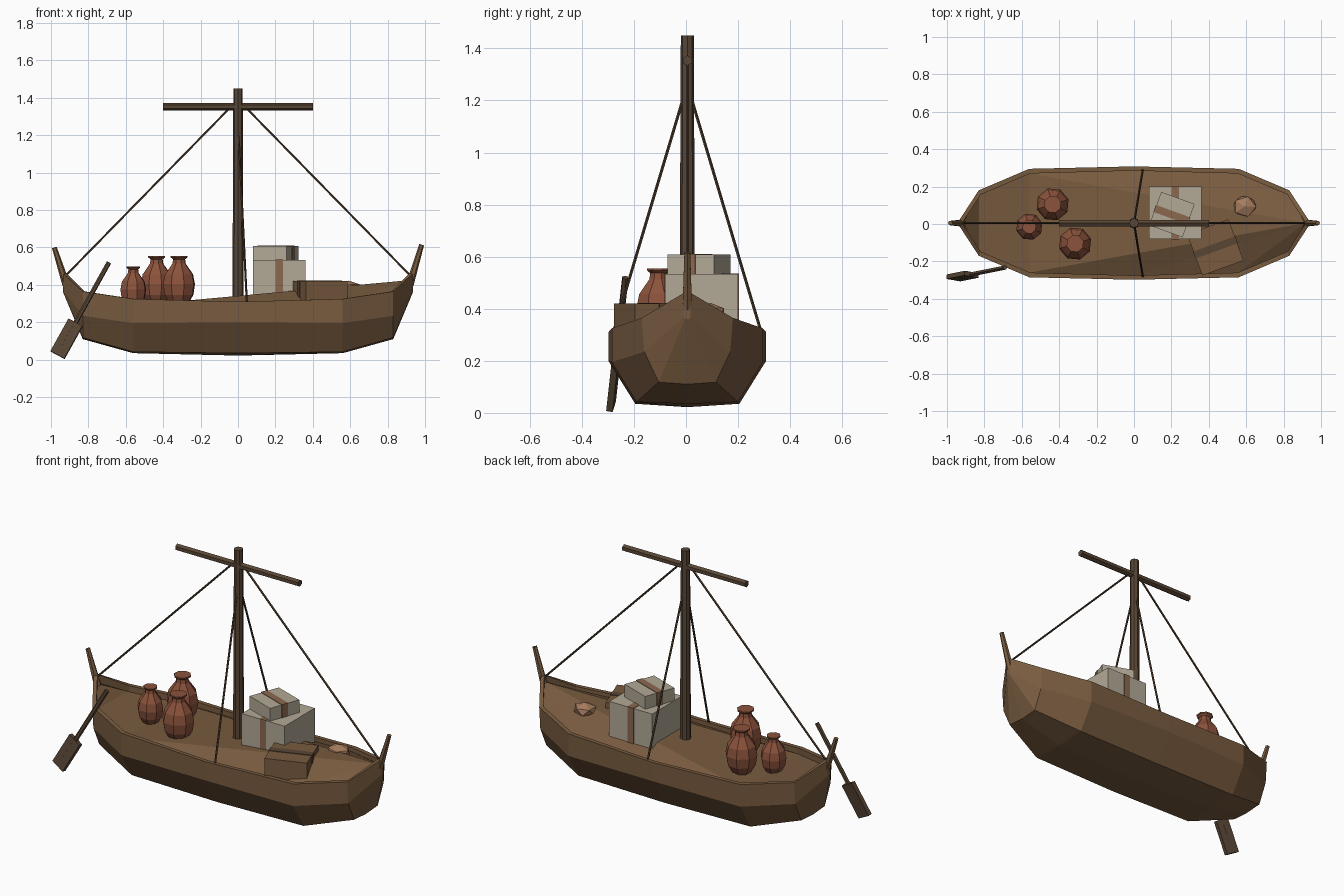
import bpy, bmesh
from math import radians, cos, sin, pi
from mathutils import Vector, Matrix

if "Cube" in bpy.data.objects:
    bpy.data.objects.remove(bpy.data.objects["Cube"])

YC = 0.005  # hull centre line


def mat(name, c):
    m = bpy.data.materials.new(name)
    m.diffuse_color = (*c, 1)
    m.use_nodes = True
    m.node_tree.nodes["Principled BSDF"].inputs["Base Color"].default_value = m.diffuse_color
    return m


HULL = mat("hull_wood", (0.19, 0.105, 0.05))
SPAR = mat("dark_wood", (0.10, 0.062, 0.036))
ROPE = mat("rope", (0.075, 0.045, 0.025))
CLAY = mat("clay", (0.26, 0.085, 0.045))
CRATE = mat("pale_crate", (0.45, 0.40, 0.31))
BAND = mat("strap", (0.26, 0.14, 0.08))
SACK = mat("sack", (0.38, 0.20, 0.11))


def finish(bm, name, m):
    bmesh.ops.recalc_face_normals(bm, faces=bm.faces)
    me = bpy.data.meshes.new(name)
    bm.to_mesh(me)
    bm.free()
    me.materials.append(m)
    ob = bpy.data.objects.new(name, me)
    bpy.context.collection.objects.link(ob)
    return ob


def rod(name, a, b, r1, r2, sides, m):
    a, b = Vector(a), Vector(b)
    d = b - a
    bm = bmesh.new()
    bmesh.ops.create_cone(bm, cap_ends=True, segments=sides, radius1=r1, radius2=r2, depth=d.length,
                          matrix=Matrix.Translation((a + b) / 2) @ d.to_track_quat('Z', 'Y').to_matrix().to_4x4())
    return finish(bm, name, m)


def box(name, mtx, size, m):
    bm = bmesh.new()
    bmesh.ops.create_cube(bm, size=1, matrix=mtx @ Matrix.Diagonal((*size, 1)))
    return finish(bm, name, m)


# Hull: rings of (y, z) at each station, mirrored fore and aft
# station: x, rim(y,z), mid(y,z), chine(y,z), keel z, inner rim y, deck z, inner x
half = [
    (0.0, (.303, .31), (.303, .20), (.20, .035), .022, .280, .28, 0.0),
    (0.56, (.29, .325), (.29, .195), (.195, .042), .035, .265, .285, 0.555),
    (0.83, (.175, .365), (.165, .235), (.11, .118), .11, .152, .33, 0.82),
    (0.935, (.014, .46), (.012, .37), (.008, .362), .36, .006, .41, 0.915),
]
stations = [(-1, s) for s in reversed(half[1:])] + [(1, s) for s in half]
bm = bmesh.new()
rings = []
for sg, (x, rim, mid, chine, keel, yi, zd, xi) in stations:
    side = [(xi, yi, zd), (xi, yi, rim[1]), (x, *rim), (x, *mid), (x, *chine)]
    pts = side + [(x, 0, keel)] + [(px, -py, pz) for px, py, pz in reversed(side)]
    rings.append([bm.verts.new((sg * px, py + YC, pz)) for px, py, pz in pts])
for r, q in zip(rings, rings[1:]):
    for i in range(len(r) - 1):
        bm.faces.new((r[i], r[i + 1], q[i + 1], q[i]))
for r in (rings[0], rings[-1]):
    bm.faces.new(r[2:9])
    bm.faces.new((r[0], r[1], r[2], r[8], r[9], r[10]))
finish(bm, "hull", HULL)

# Deck: fans out from the raised bow
edge = [(-.83, .152, .33), (-.56, .265, .29), (0, .28, .285), (.56, .265, .30), (.83, .152, .34)]
bm = bmesh.new()
L, R = [[bm.verts.new((x, s * y + YC, z)) for x, y, z in edge] for s in (1, -1)]
bow = bm.verts.new((.915, YC, .425))
stern = bm.verts.new((-.915, YC, .41))
for S in (L, R):
    for i in range(1, 4):
        bm.faces.new((bow, S[i], S[i + 1]))
bm.faces.new((bow, L[1], R[1]))
bm.faces.new((L[1], L[0], R[0], R[1]))
bm.faces.new((L[0], stern, R[0]))
finish(bm, "deck", HULL)

# Stem and stern posts
for name, s, top in (("stern_post", -1, .60), ("bow_post", 1, .615)):
    rod(name, (s * .918, YC, .40), (s * .982, YC, top), .021, .013, 6, HULL)

# Mast, yard and rigging
rod("mast", (0, YC, .28), (0, YC, 1.45), .03, .025, 8, SPAR)
rod("yard", (-.40, YC, 1.353), (.40, YC, 1.353), .02, .02, 6, SPAR)
for s, n, w in ((-1, "aft", "right"), (1, "fore", "left")):
    rod(n + "_stay", (0, YC, 1.39), (s * .915, YC, .455), .006, .006, 5, ROPE)
    rod(w + "_shroud", (0, YC, 1.26), (.047, YC + s * .285, .305), .006, .006, 5, ROPE)

# Steering oar
a, b = Vector((-.69, -.233, .52)), Vector((-.965, -.288, .025))
d = (b - a).normalized()
rod("oar_shaft", a, b - d * .05, .013, .013, 6, SPAR)
n = d.cross(Vector((1, 0, .55))).normalized()
w = n.cross(d).normalized()
frame = Matrix((w, n, d)).transposed().to_4x4()
box("oar_blade", Matrix.Translation(b - d * .10) @ frame, (.085, .025, .20), SPAR)


# Jars: eight-sided lathe
def jar(name, x, y, z0, h, r):
    prof = [(.55, 0), (.9, .2), (1, .42), (.88, .62), (.42, .84), (.38, .93), (.53, .97), (.53, 1)]
    bm = bmesh.new()
    rs = [[bm.verts.new((x + r * k * cos(i * pi / 4 + .3), y + r * k * sin(i * pi / 4 + .3), z0 + h * t))
           for i in range(8)] for k, t in prof]
    for p, q in zip(rs, rs[1:]):
        for i in range(8):
            j = (i + 1) % 8
            bm.faces.new((p[i], p[j], q[j], q[i]))
    bm.faces.new(rs[0])
    bm.faces.new(rs[-1])
    finish(bm, name, CLAY)


jar("jar_back", -.435, .105, .295, .26, .089)
jar("jar_front", -.315, -.105, .295, .26, .089)
jar("jar_small", -.56, -.015, .285, .213, .072)


# Crates, each with one strap wrapped round it
def crate(name, x, y, z0, z1, s, angle, along_x, m, strap):
    M = Matrix.Translation((x, y, (z0 + z1) / 2)) @ Matrix.Rotation(radians(angle), 4, 'Z')
    h, e = z1 - z0, .006
    box(name, M, (s, s, h), m)
    box(name + "_strap", M, (s + e, .04, h + e) if along_x else (.04, s + e, h + e), strap)


crate("large_crate", .22, .06, .30, .533, .28, 0, False, CRATE, BAND)
crate("top_crate", .2025, .05, .533, .608, .19, -20, True, CRATE, BAND)
crate("brown_crate", .435, -.125, .28, .42, .235, 20, True, HULL, SPAR)

# Sack half sunk in the deck
bm = bmesh.new()
bmesh.ops.create_icosphere(bm, subdivisions=1, radius=1,
                           matrix=Matrix.Translation((.592, .093, .385)) @ Matrix.Diagonal((.068, .062, .038, 1)))
finish(bm, "sack", SACK)
